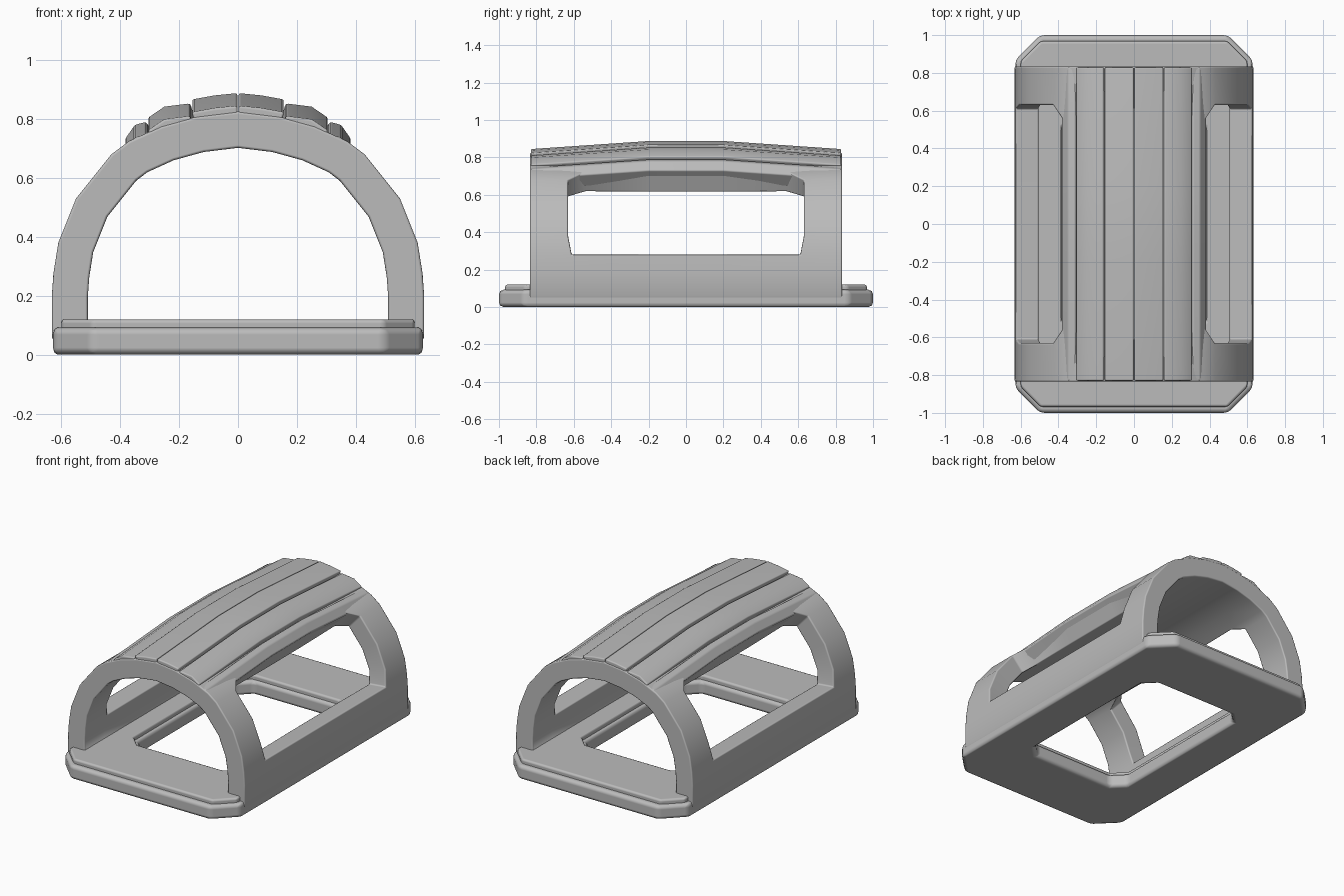
import bpy, bmesh

cube = bpy.data.objects.get("Cube")
if cube:
    bpy.data.objects.remove(cube, do_unlink=True)

grey = bpy.data.materials.new("plain grey")
grey.use_nodes = True
grey.diffuse_color = (0.5, 0.5, 0.5, 1)
grey.node_tree.nodes["Principled BSDF"].inputs["Base Color"].default_value = (0.5, 0.5, 0.5, 1)


def make_object(name, verts, faces, bevel, thickness=0, closed=True):
    mesh = bpy.data.meshes.new(name)
    mesh.from_pydata(verts, [], faces)
    bm = bmesh.new()
    bm.from_mesh(mesh)
    if closed:
        bmesh.ops.recalc_face_normals(bm, faces=bm.faces)
    loose = [v for v in bm.verts if not v.link_faces]
    bmesh.ops.delete(bm, geom=loose, context='VERTS')
    for f in bm.faces:
        f.smooth = True
    bm.to_mesh(mesh)
    bm.free()
    mesh.materials.append(grey)
    obj = bpy.data.objects.new(name, mesh)
    bpy.context.collection.objects.link(obj)
    if thickness:
        solid = obj.modifiers.new("thickness", 'SOLIDIFY')
        solid.thickness = thickness
        solid.offset = -1
        solid.use_even_offset = True
    round_off = obj.modifiers.new("rounded edges", 'BEVEL')
    round_off.width = bevel
    round_off.segments = 2
    round_off.limit_method = 'ANGLE'
    round_off.angle_limit = 0.7
    round_off.harden_normals = True
    return obj


def octagon(hx, hy, cut):
    quarter = [(hx, hy - cut), (hx - cut, hy)]
    left = quarter + [(-x, y) for x, y in reversed(quarter)]
    return left + [(-x, -y) for x, y in left]


def frame(name, outer, hole, z0, z1, bevel):
    # Octagonal plate with an octagonal opening
    loops = [(outer, z0), (outer, z1), (hole, z1), (hole, z0)]
    verts = [(x, y, z) for loop, z in loops for x, y in loop]
    faces = []
    for k in range(4):
        a, b = k * 8, (k + 1) % 4 * 8
        for i in range(8):
            n = (i + 1) % 8
            faces.append((a + i, a + n, b + n, b + i))
    return make_object(name, verts, faces, bevel)


# Base frame and its raised floor
frame("base_frame", octagon(0.628, 1.0, 0.13), octagon(0.365, 0.57, 0.08), 0, 0.092, 0.024)
frame("raised_floor", octagon(0.60, 0.968, 0.105), octagon(0.385, 0.59, 0.08), 0.06, 0.12, 0.014)

# Arched shell with a window on each side
half = [(0.62, 0.03), (0.632, 0.06), (0.632, 0.2), (0.626, 0.28), (0.61, 0.38),
        (0.55, 0.53), (0.43, 0.68), (0.37, 0.725), (0.26, 0.775), (0.14, 0.808)]
SILL, HEAD = 3, 7
arch = half + [(0, 0.825)] + [(-x, z) for x, z in reversed(half)]
rows, last = [-0.835, -0.63, -0.2, 0.2, 0.63, 0.835], len(arch) - 1
verts, faces = [], []
for i, (x, z) in enumerate(arch):
    level = min(i, last - i)
    for j, y in enumerate(rows):
        if j in (1, 4):  # window corners are cut off
            y *= {SILL: 0.97, HEAD: 0.86}.get(level, 1)
        verts.append((x, y, z))
for i in range(last):
    window = SILL <= min(i, last - 1 - i) < HEAD
    for j in range(5):
        if not (window and 1 <= j <= 3):
            a, b = i * 6 + j, (i + 1) * 6 + j
            faces.append((a, a + 1, b + 1, b))
make_object("arched_shell", verts, faces, 0.024, thickness=0.122, closed=False)


def plank(name, top, side):
    # Roof plank that bows upward in the middle of its length
    under = [(x * 0.85, 0.3 + (z - 0.3) * 0.85) for x, z in reversed(top)]
    section = top + under
    n = len(section)
    stations = [(-0.83, -0.043), (-0.2, 0), (0.2, 0), (0.83, -0.043)]
    verts = [(side * x, y, z + dz) for y, dz in stations for x, z in section]
    faces = [tuple(range(n)), tuple(range(3 * n, 4 * n))]
    for s in range(3):
        for i in range(n):
            k = (i + 1) % n
            faces.append((s * n + i, s * n + k, (s + 1) * n + k, (s + 1) * n + i))
    return make_object(name, verts, faces, 0.008)


# Roof planks, mirrored on both sides of the ridge
planks = {
    "ridge_plank": [(0.002, 0.888), (0.08, 0.88), (0.157, 0.866)],
    "middle_plank": [(0.162, 0.853), (0.25, 0.842), (0.307, 0.803)],
    "edge_plank": [(0.312, 0.79), (0.35, 0.78), (0.385, 0.73)],
}
for name, top in planks.items():
    for side, label in ((1, "left_"), (-1, "right_")):
        plank(label + name, top, side)
